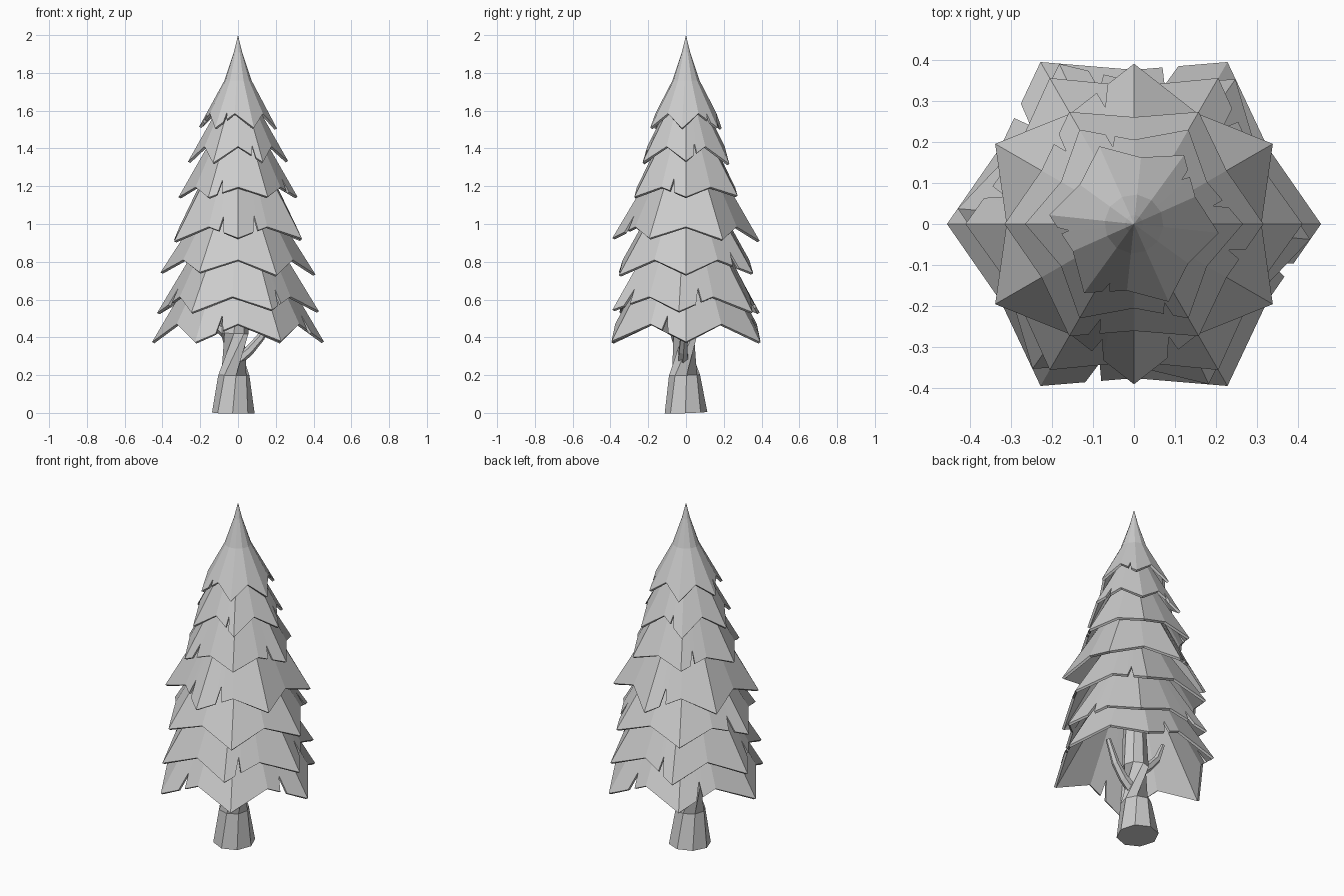
import bpy, bmesh, math, random
from math import radians, cos, sin
from mathutils import Vector

random.seed(4)
if "Cube" in bpy.data.objects:
    bpy.data.objects.remove(bpy.data.objects["Cube"])

grey = bpy.data.materials.new("light_grey")
grey.use_nodes = True
grey.diffuse_color = (0.6, 0.6, 0.6, 1)
grey.node_tree.nodes["Principled BSDF"].inputs["Base Color"].default_value = (0.6, 0.6, 0.6, 1)


def make_object(name, bm):
    bmesh.ops.recalc_face_normals(bm, faces=bm.faces)
    mesh = bpy.data.meshes.new(name)
    bm.to_mesh(mesh)
    bm.free()
    obj = bpy.data.objects.new(name, mesh)
    obj.data.materials.append(grey)
    bpy.context.collection.objects.link(obj)
    return obj


def polar(radius, angle, z):
    return Vector((radius * cos(angle), radius * sin(angle), z))


def skirt(name, radius, z, valley_radius, valley_z, turn, upper, notches):
    """Six-pointed shell of drooping needles; upper lists (radius, z) rings."""
    columns = []
    for i in range(12):
        angle = radians(turn + 30 * i)
        tip = i % 2 == 0
        low = polar(radius if tip else valley_radius, angle, z if tip else valley_z)
        if tip:
            low += Vector((0, 0, random.uniform(-0.008, 0.012)))
        columns.append([low] + [polar(r, angle, h) for r, h in upper])

    # Torn notches are raised points in the rim
    ragged = []
    for i, col in enumerate(columns):
        ragged.append(col)
        if i in notches:
            nxt = columns[(i + 1) % 12]
            mid = random.uniform(0.35, 0.65)
            for t, lift in ((mid - 0.1, 0), (mid, 0.2), (mid + 0.07, 0)):
                mix = [a.lerp(b, t) for a, b in zip(col, nxt)]
                mix[0] = mix[0].lerp(mix[1], lift)
                ragged.append(mix)

    bm = bmesh.new()
    verts = [[bm.verts.new(p) for p in col] for col in ragged]
    for a, b in zip(verts, verts[1:] + verts[:1]):
        for k in range(len(upper)):
            bm.faces.new((a[k], b[k], b[k + 1], a[k + 1]))
    bmesh.ops.remove_doubles(bm, verts=bm.verts, dist=0.0005)
    obj = make_object(name, bm)
    shell = obj.modifiers.new("thickness", "SOLIDIFY")
    shell.thickness = 0.014
    shell.offset = -1


def tube(name, sides, rings):
    """Faceted tube through (centre, radius) rings."""
    bm = bmesh.new()
    loops = []
    for i, (centre, radius) in enumerate(rings):
        c = Vector(centre)
        ahead = Vector(rings[min(i + 1, len(rings) - 1)][0])
        behind = Vector(rings[max(i - 1, 0)][0])
        spin = (ahead - behind).to_track_quat("Z", "Y")
        loops.append([bm.verts.new(c + spin @ polar(radius, 2 * math.pi * (k + 0.5) / sides, 0))
                      for k in range(sides)])
    for a, b in zip(loops, loops[1:]):
        for k in range(sides):
            n = (k + 1) % sides
            bm.faces.new((a[k], a[n], b[n], b[k]))
    bm.faces.new(loops[0])
    bm.faces.new(loops[-1])
    make_object(name, bm)


# Needle skirts, lowest first: radius, z, valley radius, valley z, turn, top ring, notches
layers = [
    (0.455, 0.38, 0.375, 0.47, 0, (0.17, 0.86), (2, 4, 8, 11)),
    (0.43, 0.535, 0.34, 0.615, -5, (0.16, 0.98), (0, 3, 6, 10)),
    (0.41, 0.735, 0.335, 0.81, 0, (0.14, 1.16), (1, 5)),
    (0.39, 0.915, 0.31, 0.985, 30, (0.12, 1.38), (2, 7, 8)),
    (0.315, 1.14, 0.26, 1.195, 0, (0.10, 1.52), (4, 8, 11)),
    (0.265, 1.325, 0.205, 1.41, 0, (0.08, 1.66), (0, 3, 9)),
]
for i, (r, z, vr, vz, turn, top, notches) in enumerate(layers):
    skirt(f"needle_skirt_{i + 1}", r, z, vr, vz, turn, [top], notches)

# Crown with a slender concave peak
skirt("crown", 0.207, 1.51, 0.163, 1.585, -6,
      [(0.072, 1.76), (0.022, 1.91), (0.0, 2.0)], (1, 6, 8))

# Trunk and side branches
tube("trunk", 8, [((-0.025, 0, 0), 0.113), ((-0.022, -0.008, 0.2), 0.083),
                  ((-0.018, -0.012, 0.42), 0.073), ((0, 0, 0.9), 0.05)])
tube("left_branch", 6, [((0.0, -0.015, 0.28), 0.03), ((0.06, -0.015, 0.33), 0.026),
                        ((0.12, -0.01, 0.4), 0.022), ((0.18, 0, 0.52), 0.014)])
tube("right_branch", 6, [((-0.04, 0, 0.4), 0.03), ((-0.1, 0, 0.45), 0.024),
                         ((-0.16, 0, 0.52), 0.02), ((-0.2, 0, 0.62), 0.012)])
